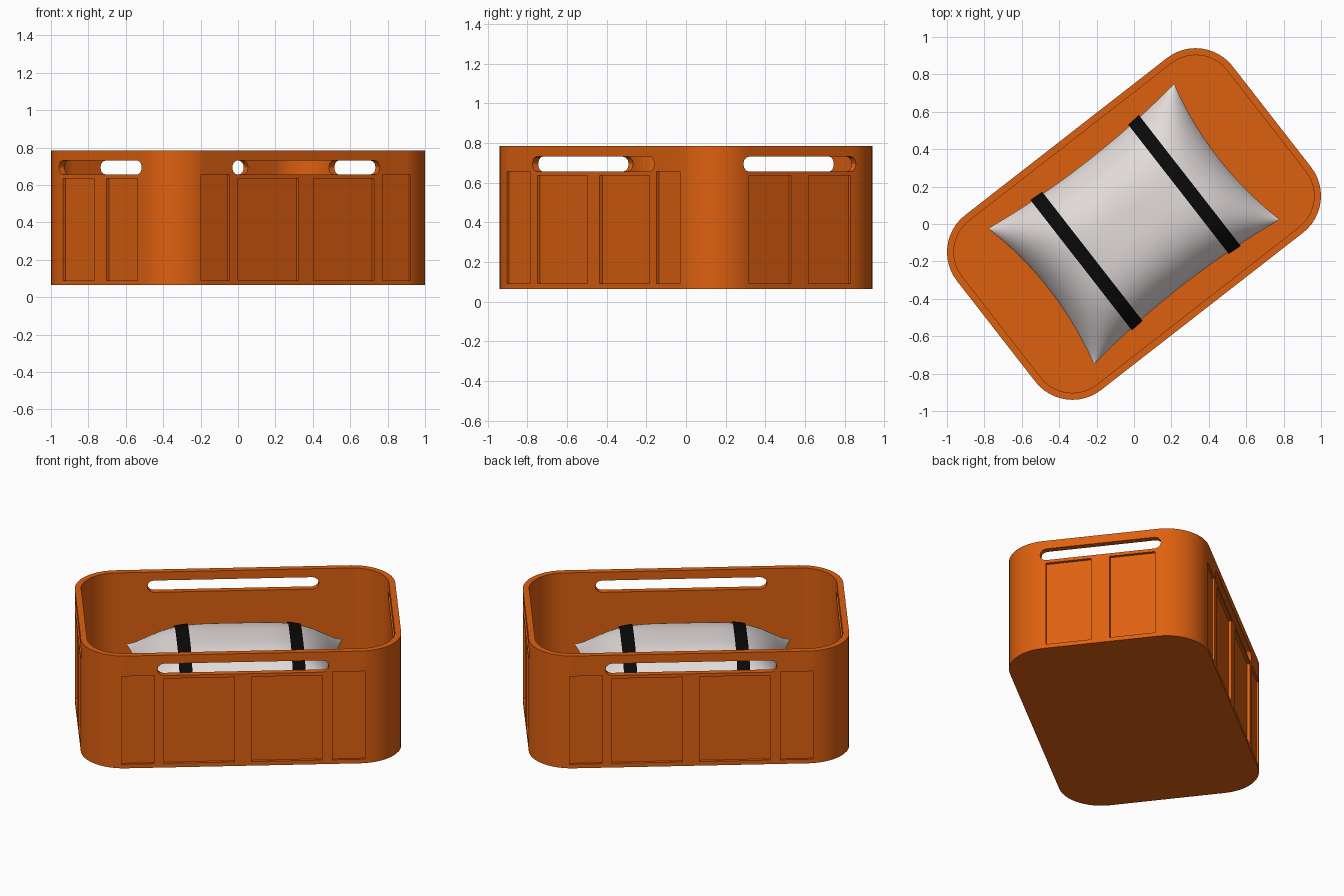
import bpy, bmesh
from math import sin, cos, pi, radians
from mathutils import Matrix, Vector

if bpy.data.objects.get("Cube"):
    bpy.data.objects.remove(bpy.data.objects["Cube"])

TURN = radians(37.9)
HALF_L, HALF_W = 0.934, 0.592
BASE, TOP = 0.064, 0.785


def material(name, rgb, rough):
    m = bpy.data.materials.new(name)
    m.use_nodes = True
    m.diffuse_color = (*rgb, 1)
    bsdf = m.node_tree.nodes["Principled BSDF"]
    bsdf.inputs["Base Color"].default_value = (*rgb, 1)
    bsdf.inputs["Roughness"].default_value = rough
    return m


orange = material("orange_plastic", (0.73, 0.117, 0.005), 0.5)
cloth = material("pale_cloth", (0.76, 0.71, 0.70), 0.8)
black = material("black_webbing", (0.003, 0.003, 0.003), 0.7)


def make_object(name, bm, mat):
    bmesh.ops.recalc_face_normals(bm, faces=bm.faces)
    mesh = bpy.data.meshes.new(name)
    bm.to_mesh(mesh)
    bm.free()
    mesh.materials.append(mat)
    obj = bpy.data.objects.new(name, mesh)
    bpy.context.collection.objects.link(obj)
    return obj


def rounded(hx, hy, r, seg):
    """Outline of a rounded rectangle."""
    pts = []
    for q, (sx, sy) in enumerate([(1, 1), (-1, 1), (-1, -1), (1, -1)]):
        for i in range(seg + 1):
            a = (q + i / seg) * pi / 2
            pts.append((sx * (hx - r) + r * cos(a), sy * (hy - r) + r * sin(a)))
    return pts


def prism(bm, outline, depth, matrix):
    """Extrude an outline along local z, then place it."""
    verts = [bm.verts.new((x, y, 0)) for x, y in outline]
    face = bm.faces.new(verts)
    ext = bmesh.ops.extrude_face_region(bm, geom=[face])["geom"]
    upper = [v for v in ext if isinstance(v, bmesh.types.BMVert)]
    bmesh.ops.translate(bm, verts=upper, vec=(0, 0, depth))
    bmesh.ops.transform(bm, matrix=matrix, verts=verts + upper)


def block(bm, lo, hi):
    lo, hi = Vector(lo), Vector(hi)
    mat = Matrix.Translation((lo + hi) / 2) @ Matrix.Diagonal((*(hi - lo), 1))
    bmesh.ops.create_cube(bm, size=1, matrix=mat)


def cut(target, bm):
    cutter = make_object("cutter", bm, orange)
    cutter.hide_render = True
    mod = target.modifiers.new("cut", "BOOLEAN")
    mod.operation, mod.solver, mod.object = "DIFFERENCE", "EXACT", cutter
    bpy.context.view_layer.objects.active = target
    bpy.ops.object.modifier_apply(modifier=mod.name)
    bpy.data.objects.remove(cutter)


def smooth(obj, degrees):
    bpy.ops.object.select_all(action="DESELECT")
    obj.select_set(True)
    bpy.context.view_layer.objects.active = obj
    bpy.ops.object.shade_smooth_by_angle(angle=radians(degrees))


# Crate shell: rounded tub with an open top
bm = bmesh.new()
prism(bm, rounded(HALF_L, HALF_W, 0.25, 12), TOP - BASE, Matrix.Translation((0, 0, BASE)))
crate = make_object("crate", bm, orange)
wall = 0.037
bm = bmesh.new()
prism(bm, rounded(HALF_L - wall, HALF_W - wall, 0.25 - wall, 12), 1, Matrix.Translation((0, 0, 0.105)))
cut(crate, bm)

# Hand slots through opposite walls
for half, turn in ((0.5, 0), (0.36, pi / 2)):
    bm = bmesh.new()
    place = (Matrix.Translation((0, 0, 0.693)) @ Matrix.Rotation(turn, 4, "Z")
             @ Matrix.Rotation(pi / 2, 4, "X") @ Matrix.Translation((0, 0, -1.5)))
    prism(bm, rounded(half, 0.038, 0.0375, 3), 3, place)
    cut(crate, bm)

# Recessed panels on all four walls
bm = bmesh.new()
for side in (-1, 1):
    for a, b, top, depth in ((0.05, 0.46, 0.635, 0.018), (0.52, 0.71, 0.655, 0.014)):
        for s in (-1, 1):
            xs, ys = sorted((s * a, s * b)), sorted((side * (HALF_W - depth), side * 0.8))
            block(bm, (xs[0], ys[0], 0.09), (xs[1], ys[1], top))
    for s in (-1, 1):
        ys, xs = sorted((s * 0.055, s * 0.325)), sorted((side * (HALF_L - 0.018), side * 1.1))
        block(bm, (xs[0], ys[0], 0.09), (xs[1], ys[1], 0.635))
cut(crate, bm)
smooth(crate, 30)
weighted = crate.modifiers.new("even_shading", "WEIGHTED_NORMAL")
weighted.keep_sharp = True


# Cushion surface: pinched outline, puffed thickness
def puff(u, v):
    full = max(0, 1 - abs(u) ** 4) ** 0.8 * max(0, 1 - abs(v) ** 3) ** 0.7
    x = 0.63 * u * (1 - 0.09 * (1 - v * v))
    y = 0.46 * v * (1 - 0.09 * (1 - u * u))
    return x, y, 0.255 * full


SEAM = 0.375
bm = bmesh.new()
N = 40
for side in (-1, 1):
    grid = [[None] * (N + 1) for _ in range(N + 1)]
    for i in range(N + 1):
        for j in range(N + 1):
            x, y, h = puff(sin((i / N - 0.5) * pi), sin((j / N - 0.5) * pi))
            grid[i][j] = bm.verts.new((x, y, SEAM + side * h))
    for i in range(N):
        for j in range(N):
            bm.faces.new((grid[i][j], grid[i + 1][j], grid[i + 1][j + 1], grid[i][j + 1]))
bmesh.ops.remove_doubles(bm, verts=bm.verts, dist=0.0001)
cushion = make_object("cushion", bm, cloth)
smooth(cushion, 80)


# Straps: closed bands hugging the cushion
def strap(name, centre):
    bm = bmesh.new()
    rows = []
    steps = 64
    for k in range(steps):
        t = 2 * pi * k / steps
        v = cos(t)
        row = []
        for x in (centre - 0.038, centre, centre + 0.038):
            u = x / (0.63 * (1 - 0.09 * (1 - v * v)))
            _, y, h = puff(u, v)
            sign = 1 if sin(t) >= 0 else -1
            row.append(bm.verts.new((x, y + 0.01 * v, SEAM + sign * h + 0.008 * sin(t))))
        rows.append(row)
    for k in range(steps):
        a, b = rows[k], rows[(k + 1) % steps]
        for i in range(2):
            bm.faces.new((a[i], a[i + 1], b[i + 1], b[i]))
    obj = make_object(name, bm, black)
    smooth(obj, 60)
    return obj


parts = [crate, cushion, strap("strap_right", -0.32), strap("strap_left", 0.34)]
for part in parts:
    part.rotation_euler.z = TURN
